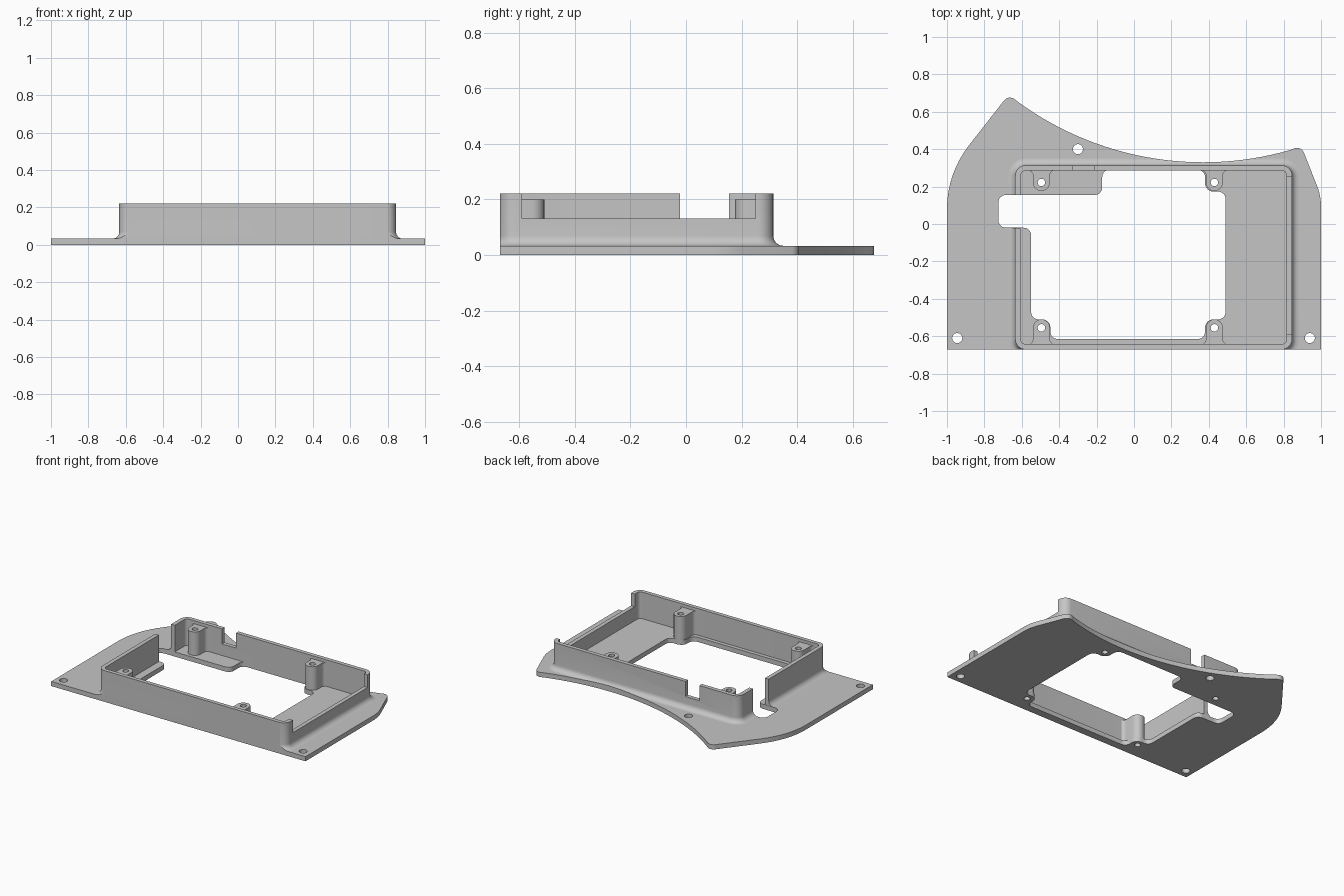
import bpy, bmesh, math
from mathutils import Vector

cube = bpy.data.objects.get("Cube")
if cube:
    bpy.data.objects.remove(cube, do_unlink=True)

grey = bpy.data.materials.new("plain grey")
grey.use_nodes = True
grey.diffuse_color = (0.56, 0.56, 0.56, 1)
grey.node_tree.nodes["Principled BSDF"].inputs["Base Color"].default_value = grey.diffuse_color

PLATE_TOP, WALL_TOP, LOW_WALL, POST_TOP = 0.033, 0.222, 0.132, 0.2


def rounded(points, steps=8):
    """Closed outline from (x, y, corner radius) points."""
    out = []
    for i, (x, y, r) in enumerate(points):
        p = Vector((x, y))
        if r == 0:
            out.append(p)
            continue
        a = (Vector(points[i - 1][:2]) - p).normalized()
        b = (Vector(points[(i + 1) % len(points)][:2]) - p).normalized()
        half = a.angle(b) / 2
        centre = p + (a + b).normalized() * r / math.sin(half)
        v1 = (p + a * r / math.tan(half) - centre).normalized()
        v2 = (p + b * r / math.tan(half) - centre).normalized()
        sweep = math.pi - 2 * half
        for k in range(steps + 1):
            t = k / steps * sweep
            out.append(centre + (v1 * math.sin(sweep - t) + v2 * math.sin(t)) * r / math.sin(sweep))
    return out


def circle(x, y, r, n=24):
    return [Vector((x + r * math.cos(k * math.tau / n), y + r * math.sin(k * math.tau / n)))
            for k in range(n)]


def box_loop(x0, x1, y0, y1, r=0):
    return rounded([(x0, y0, r), (x1, y0, r), (x1, y1, r), (x0, y1, r)])


def new_object(name, mesh):
    obj = bpy.data.objects.new(name, mesh)
    bpy.context.collection.objects.link(obj)
    mesh.materials.clear()
    mesh.materials.append(grey)
    return obj


def evaluated_mesh(obj):
    deps = bpy.context.evaluated_depsgraph_get()
    deps.update()
    return bpy.data.meshes.new_from_object(obj.evaluated_get(deps))


def prism(name, loops, z0, z1):
    """Extrude an outline; any further loops inside it are holes."""
    curve = bpy.data.curves.new(name + " outline", 'CURVE')
    curve.dimensions = '2D'
    curve.fill_mode = 'BOTH'
    curve.extrude = (z1 - z0) / 2
    for loop in loops:
        spline = curve.splines.new('POLY')
        spline.points.add(len(loop) - 1)
        for point, p in zip(spline.points, loop):
            point.co = (p.x, p.y, 0, 1)
        spline.use_cyclic_u = True
    temp = bpy.data.objects.new(name + " outline", curve)
    bpy.context.collection.objects.link(temp)
    mesh = evaluated_mesh(temp)
    bpy.data.objects.remove(temp, do_unlink=True)
    bm = bmesh.new()
    bm.from_mesh(mesh)
    bmesh.ops.translate(bm, verts=bm.verts, vec=(0, 0, (z0 + z1) / 2))
    bmesh.ops.remove_doubles(bm, verts=bm.verts, dist=1e-5)
    bmesh.ops.recalc_face_normals(bm, faces=bm.faces)
    bm.to_mesh(mesh)
    bm.free()
    return new_object(name, mesh)


def combine(obj, other, operation):
    mod = obj.modifiers.new("cut", 'BOOLEAN')
    mod.operation, mod.solver, mod.object = operation, 'EXACT', other
    mesh = evaluated_mesh(obj)
    obj.modifiers.clear()
    obj.data = mesh
    bpy.data.objects.remove(other, do_unlink=True)


# Plate outline: concave back edge between two rounded horns
back_arc = []
for k in range(29):
    x = 0.84 - 1.46 * k / 28
    back_arc.append((x, 2.01 - math.sqrt(1.68 ** 2 - (x - 0.37) ** 2), 0))
outline = rounded([(-1, -0.67, 0), (1, -0.67, 0), (1, 0.15, 0.3), (0.893, 0.42, 0.04)]
                  + back_arc + [(-0.67, 0.692, 0.04), (-1, 0.27, 0.55)])

# Central opening, with a side slot and clearance around the posts
opening = rounded([
    (-0.725, 0.155, 0.04), (-0.17, 0.155, 0.04), (-0.17, 0.29, 0.04), (0.38, 0.29, 0.04),
    (0.38, 0.173, 0.045), (0.49, 0.173, 0.04), (0.49, -0.51, 0.04), (0.38, -0.51, 0.045),
    (0.38, -0.615, 0.04), (-0.447, -0.615, 0.04), (-0.447, -0.51, 0.045), (-0.55, -0.51, 0.04),
    (-0.55, -0.02, 0.04), (-0.725, -0.02, 0.04)])

posts = [(x, y) for x in (-0.495, 0.43) for y in (-0.555, 0.222)]
screw_holes = [circle(x, y, 0.027) for x, y in ((-0.945, -0.61), (0.94, -0.61), (-0.3, 0.4))]
post_holes = [circle(x, y, 0.02) for x, y in posts]
parts = [prism("base_plate", [outline, opening] + screw_holes + post_holes, 0, PLATE_TOP)]

# Wall frame: rounded rectangle rings with a fillet at the foot
FILLET = 0.036
profile = [(FILLET, 0.02)]
for k in range(7):
    a = k / 6 * math.pi / 2
    profile.append((FILLET * (1 - math.sin(a)), PLATE_TOP + FILLET * (1 - math.cos(a))))
profile += [(0, WALL_TOP), (-0.029, WALL_TOP), (-0.029, 0.02)]
bm = bmesh.new()
rings = []
for d, z in profile:
    loop = box_loop(-0.635 - d, 0.845 + d, -0.671 - d, 0.314 + d, 0.055 + d)
    rings.append([bm.verts.new((p.x, p.y, z)) for p in loop])
for i, ring in enumerate(rings):
    below = rings[i - 1]
    for j in range(len(ring)):
        bm.faces.new((below[j - 1], below[j], ring[j], ring[j - 1]))
bmesh.ops.recalc_face_normals(bm, faces=bm.faces)
mesh = bpy.data.meshes.new("wall_frame")
bm.to_mesh(mesh)
bm.free()
wall = new_object("wall_frame", mesh)
combine(wall, prism("plate_limit", [outline], -0.1, 0.4), 'INTERSECT')

# Gaps in the right slot side, the low left side and the back
for x0, x1, y0, y1, z in ((-0.72, -0.57, -0.022, 0.155, 0.0),
                          (0.78, 0.95, -0.59, 0.25, LOW_WALL),
                          (-0.325, -0.215, 0.25, 0.4, 0.115)):
    combine(wall, prism("gap_cutter", [box_loop(x0, x1, y0, y1)], z, 0.5), 'DIFFERENCE')
parts.append(wall)

# Screw posts, flared into the nearest wall
for (x, y), hole in zip(posts, post_holes):
    side = 1 if y > 0 else -1
    edge = 0.288 if y > 0 else -0.645
    tip = y - side * 0.045
    shape = rounded([(x - 0.085, edge, 0), (x - 0.045, edge, 0.03), (x - 0.045, tip, 0.0445),
                     (x + 0.045, tip, 0.0445), (x + 0.045, edge, 0.03), (x + 0.085, edge, 0)])
    name = ("back" if y > 0 else "front") + ("_left" if x > 0 else "_right") + "_post"
    parts.append(prism(name, [shape, hole], 0.01, POST_TOP))

# Smooth curves, sharp edges
for obj in bpy.context.selected_objects:
    obj.select_set(False)
for obj in parts:
    obj.select_set(True)
bpy.context.view_layer.objects.active = parts[0]
bpy.ops.object.shade_smooth_by_angle(angle=math.radians(30))
